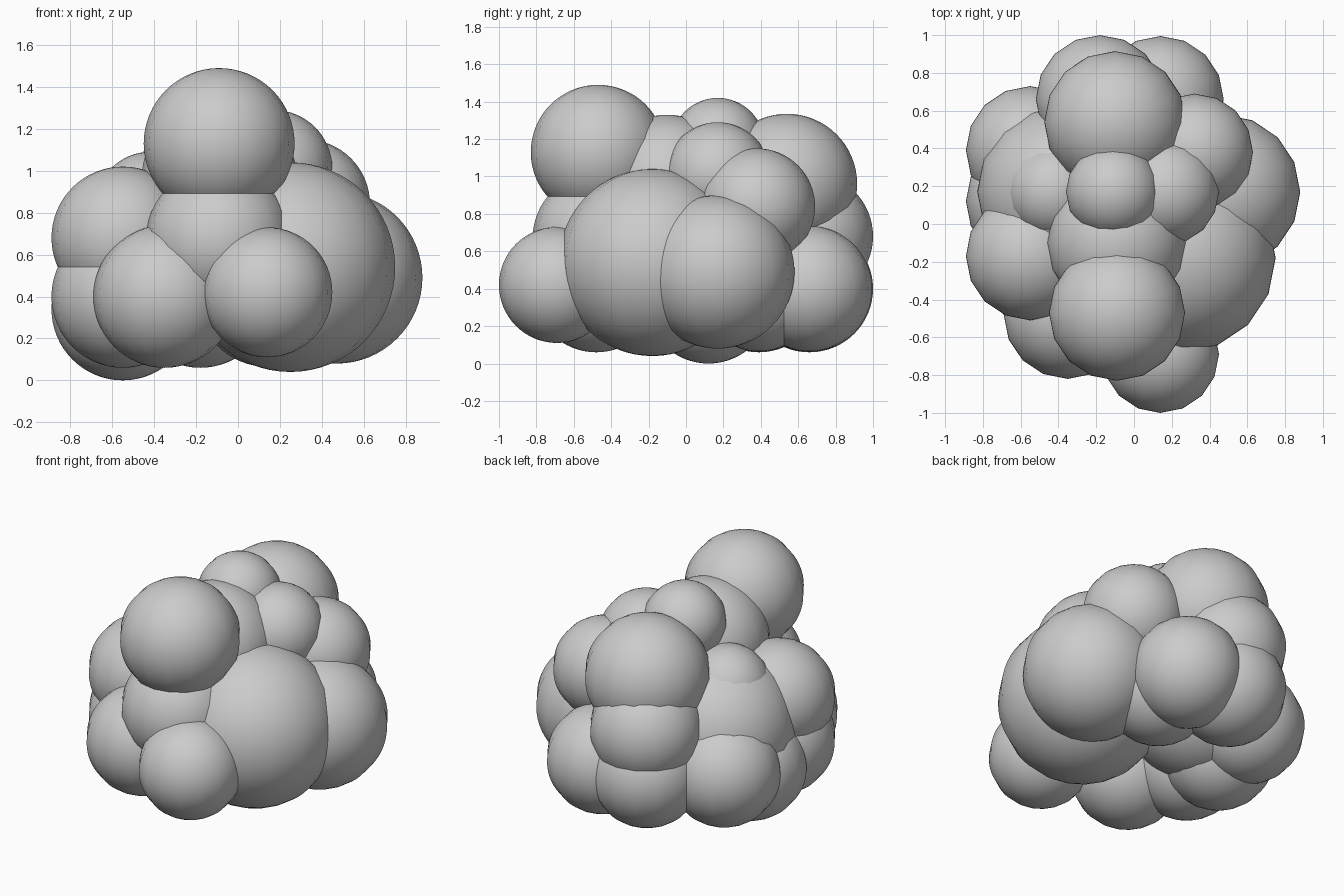
import bpy

# Each puff: x, y, z, radius
GROUPS = {
    "crown_puff": [
        (-0.09, -0.47, 1.13, 0.36),
        (-0.09, -0.10, 0.96, 0.37),
        (-0.10, 0.54, 0.96, 0.375),
        (-0.11, 0.17, 1.17, 0.25),
        (0.17, 0.17, 1.01, 0.28),
        (-0.42, 0.17, 0.83, 0.26),
    ],
    "core_puff": [
        (-0.09, -0.47, 0.67, 0.35),
        (0.25, -0.18, 0.54, 0.50),
        (-0.37, 0.17, 0.58, 0.46),
    ],
    "front_puff": [
        (0.14, -0.69, 0.42, 0.31),
        (-0.35, -0.48, 0.40, 0.34),
    ],
    "left_puff": [
        (-0.55, -0.17, 0.68, 0.34),
        (-0.55, -0.17, 0.40, 0.34),
        (-0.55, 0.12, 0.34, 0.34),
        (-0.55, 0.39, 0.40, 0.34),
    ],
    "right_puff": [
        (0.47, 0.17, 0.49, 0.41),
        (0.32, 0.38, 0.84, 0.31),
    ],
    "back_puff": [
        (-0.18, 0.66, 0.68, 0.34),
        (-0.18, 0.66, 0.40, 0.34),
        (0.14, 0.66, 0.40, 0.335),
        (0.14, 0.39, 0.40, 0.335),
    ],
}


def puff(name, x, y, z, r):
    bpy.ops.mesh.primitive_uv_sphere_add(segments=16, ring_count=32, radius=r, location=(x, y, z))
    bpy.context.object.name = name
    bpy.ops.object.shade_smooth()


# Overlapping smooth spheres form the clump
for group, puffs in GROUPS.items():
    for i, p in enumerate(puffs, 1):
        puff(f"{group}_{i}", *p)
